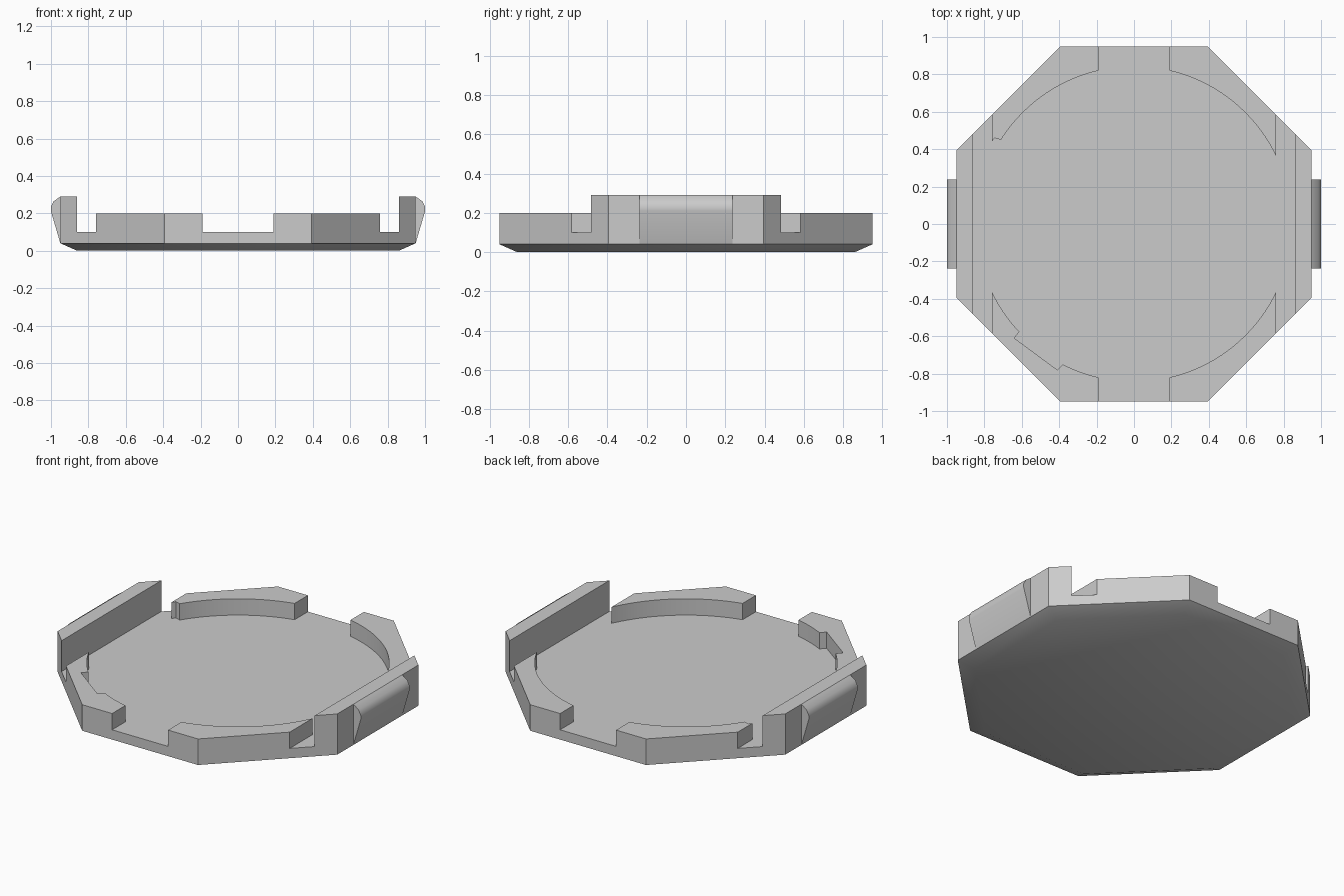
import bpy
import bmesh
from math import cos, sin, tan, pi, radians

cube = bpy.data.objects.get("Cube")
if cube:
    bpy.data.objects.remove(cube, do_unlink=True)

grey = bpy.data.materials.new("light_grey")
grey.use_nodes = True
colour = (0.6, 0.6, 0.6, 1)
grey.diffuse_color = colour
grey.node_tree.nodes["Principled BSDF"].inputs["Base Color"].default_value = colour


def loft(name, rings):
    """Closed solid through a stack of rings with equal point counts."""
    bm = bmesh.new()
    loops = [[bm.verts.new(p) for p in ring] for ring in rings]
    n = len(loops[0])
    for a, b in zip(loops, loops[1:]):
        for i in range(n):
            j = (i + 1) % n
            bm.faces.new((a[i], a[j], b[j], b[i]))
    bm.faces.new(loops[0][::-1])
    bm.faces.new(loops[-1])
    bmesh.ops.recalc_face_normals(bm, faces=bm.faces)
    mesh = bpy.data.meshes.new(name)
    bm.to_mesh(mesh)
    bm.free()
    obj = bpy.data.objects.new(name, mesh)
    bpy.context.collection.objects.link(obj)
    return obj


def octagon(apothem, z):
    h = apothem * tan(pi / 8)
    quarter = [(apothem, -h), (apothem, h)]
    pts = []
    for k in range(4):
        c, s = round(cos(k * pi / 2)), round(sin(k * pi / 2))
        pts += [(x * c - y * s, x * s + y * c, z) for x, y in quarter]
    return pts


def prism(name, outline, z0, z1):
    return loft(name, [[(x, y, z) for x, y in outline] for z in (z0, z1)])


def block(x0, x1):
    return [(x0, -1.2), (x1, -1.2), (x1, 1.2), (x0, 1.2)]


def finish(obj):
    obj.data.materials.clear()
    obj.data.materials.append(grey)
    bpy.ops.object.select_all(action="DESELECT")
    obj.select_set(True)
    bpy.context.view_layer.objects.active = obj
    bpy.ops.object.shade_smooth_by_angle(angle=radians(30))


# Octagonal tray body with a chamfered underside
tray = loft("tray", [octagon(0.86, 0), octagon(0.95, 0.04), octagon(0.95, 0.29)])

# Cutters: rim height, round pocket, front/back opening, side gaps, notches
FLOOR, RIM, ABOVE = 0.1, 0.2, 0.5
circle = [(0.842 * cos(2 * pi * i / 96), 0.842 * sin(2 * pi * i / 96)) for i in range(96)]
slot = [(-0.37, -0.74), (-0.41, -0.78), (-0.64, -0.61), (-0.60, -0.56)]
corner = [(-0.70, 0.447), (-0.745, 0.46), (-0.765, 0.435), (-0.77, 0.3), (-0.69, 0.4)]
cuts = [
    (block(-0.86, 0.86), RIM),
    (circle, FLOOR),
    (block(-0.19, 0.19), FLOOR),
    (block(0.76, 0.86), FLOOR),
    (block(-0.86, -0.76), FLOOR),
    (slot, FLOOR),
    (corner, FLOOR),
]
for outline, z in cuts:
    cutter = prism("cutter", outline, z, ABOVE)
    cutter.hide_render = True
    mod = tray.modifiers.new("cut", "BOOLEAN")
    mod.operation = "DIFFERENCE"
    mod.solver = "EXACT"
    mod.object = cutter
    bpy.context.view_layer.update()
    cut_mesh = bpy.data.meshes.new_from_object(
        tray.evaluated_get(bpy.context.evaluated_depsgraph_get()))
    tray.modifiers.clear()
    tray.data = cut_mesh
    bpy.data.objects.remove(cutter, do_unlink=True)
finish(tray)

# Snap clips on the outside of both side walls
profile = [(0.95, 0.04), (1.0, 0.21), (1.0, 0.235), (0.985, 0.265), (0.95, 0.29)]
for side, name in ((1, "left_clip"), (-1, "right_clip")):
    clip = loft(name, [[(side * x, y, z) for x, z in profile] for y in (-0.237, 0.237)])
    finish(clip)
